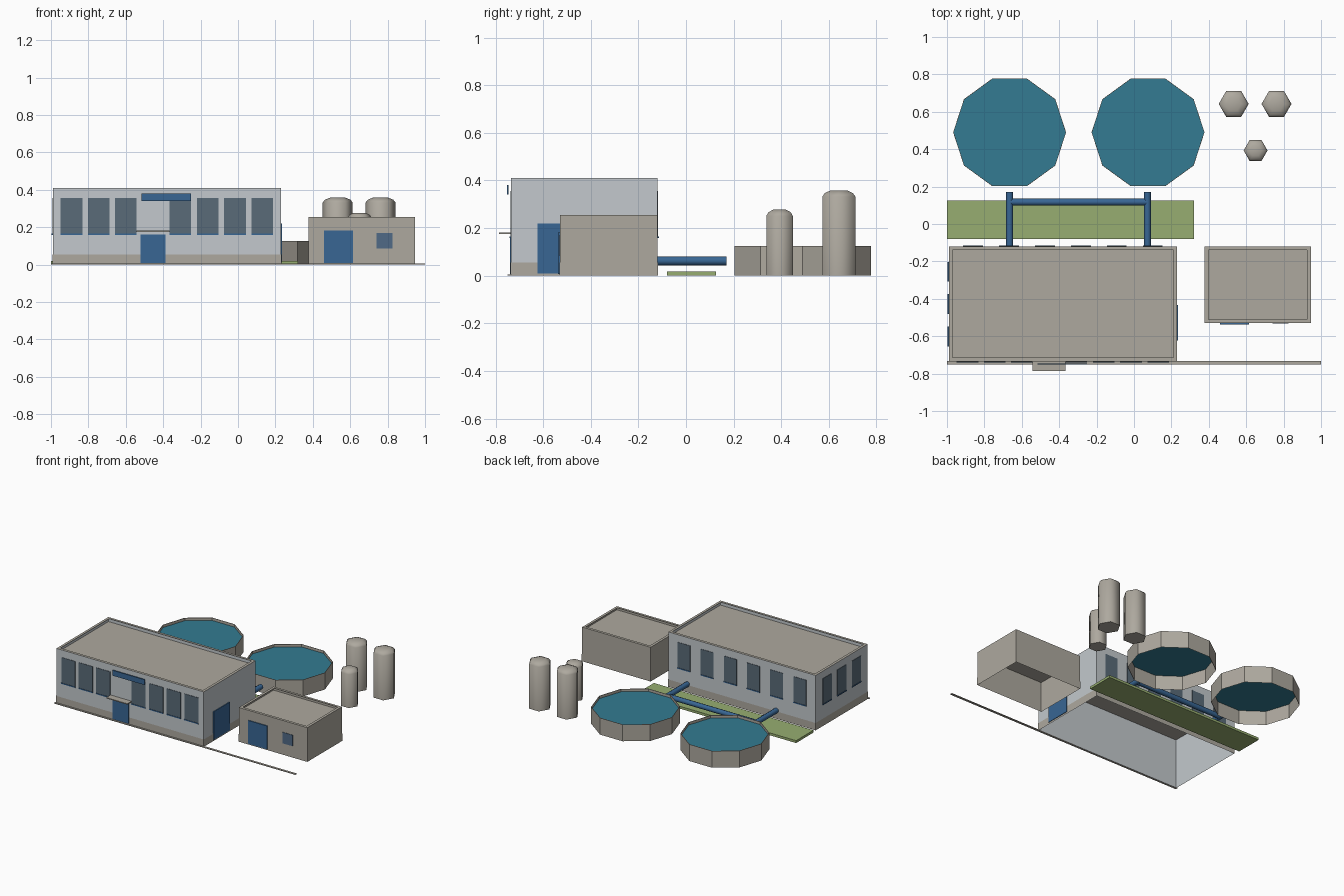
import bpy
import bmesh
from math import cos, sin, tau, radians
from mathutils import Vector

cube = bpy.data.objects.get("Cube")
if cube:
    bpy.data.objects.remove(cube, do_unlink=True)


def material(name, hex_code):
    def linear(v):
        return v / 12.92 if v < 0.04045 else ((v + 0.055) / 1.055) ** 2.4
    rgb = [linear(int(hex_code[i:i + 2], 16) / 255) for i in (0, 2, 4)]
    m = bpy.data.materials.new(name)
    m.use_nodes = True
    m.diffuse_color = (*rgb, 1)
    m.node_tree.nodes["Principled BSDF"].inputs["Base Color"].default_value = (*rgb, 1)
    return m


WALL = material("pale grey wall", "c3c9cd")
STONE = material("beige concrete", "aea99f")
BLUE = material("blue paint", "386694")
GLASS = material("slate glass", "5a6b78")
SMALL_GLASS = material("blue glass", "506a86")
WATER = material("teal water", "337b92")
GRASS = material("grass green", "97ae71")
for shell_paint in (WALL, STONE):
    shell_paint.use_backface_culling = True


def finish(name, bm, *mats, smooth=None):
    mesh = bpy.data.meshes.new(name)
    bm.to_mesh(mesh)
    bm.free()
    obj = bpy.data.objects.new(name, mesh)
    bpy.context.collection.objects.link(obj)
    for m in mats:
        mesh.materials.append(m)
    if smooth:
        bpy.ops.object.select_all(action='DESELECT')
        obj.select_set(True)
        bpy.context.view_layer.objects.active = obj
        bpy.ops.object.shade_smooth_by_angle(angle=radians(smooth))
    return obj


def box(name, x, y, z, mat):
    bm = bmesh.new()
    bmesh.ops.create_cube(bm, size=1)
    for v in bm.verts:
        for axis, (lo, hi) in enumerate((x, y, z)):
            v.co[axis] = hi if v.co[axis] > 0 else lo
    return finish(name, bm, mat)


def loop_rect(bm, x, y, z, inset=0):
    x0, x1, y0, y1 = x[0] + inset, x[1] - inset, y[0] + inset, y[1] - inset
    return [bm.verts.new((a, b, z)) for a, b in ((x0, y0), (x1, y0), (x1, y1), (x0, y1))]


def loop_round(bm, r, z, sides):
    return [bm.verts.new((r * cos(i * tau / sides), r * sin(i * tau / sides), z))
            for i in range(sides)]


def bridge(bm, low, high, index=0, inward=False):
    n = len(low)
    for i in range(n):
        j = (i + 1) % n
        quad = [low[i], low[j], high[j], high[i]]
        bm.faces.new(quad[::-1] if inward else quad).material_index = index


def building(name, x, y, height, drop, mat):
    # Outer walls, parapet coping and inner wall lining
    bm = bmesh.new()
    top = loop_rect(bm, x, y, height)
    bridge(bm, loop_rect(bm, x, y, 0), top)
    bridge(bm, top, loop_rect(bm, x, y, height, 0.02), 1)
    bridge(bm, loop_rect(bm, x, y, 0, 0.002),
           loop_rect(bm, x, y, height - drop, 0.002), inward=True)
    finish(name + "_walls", bm, mat, STONE)
    box(name + "_roof", (x[0] + 0.003, x[1] - 0.003), (y[0] + 0.003, y[1] - 0.003),
        (height - drop - 0.005, height - drop), STONE)
    # Base band
    bm = bmesh.new()
    bridge(bm, loop_rect(bm, x, y, 0, -0.002), loop_rect(bm, x, y, 0.055, -0.002))
    finish(name + "_plinth", bm, STONE)


HALL_X, HALL_Y = (-0.99, 0.23), (-0.735, -0.12)
building("hall", HALL_X, HALL_Y, 0.41, 0.032, WALL)
SHED_X, SHED_Y = (0.378, 0.945), (-0.53, -0.12)
building("shed", SHED_X, SHED_Y, 0.255, 0.025, STONE)

# Hall windows with sills
WIN_Z = (0.165, 0.355)
SILL_Z = (0.158, 0.165)
front = HALL_Y[0]
for i, c in enumerate((-0.89, -0.745, -0.6, -0.308, -0.162, -0.016, 0.13)):
    span = (c - 0.058, c + 0.058)
    box(f"front_window_{i}", span, (front - 0.003, front + 0.001), WIN_Z, GLASS)
    box(f"front_sill_{i}", span, (front - 0.006, front), SILL_Z, BLUE)
back = HALL_Y[1]
for i in range(6):
    c = 0.1 - i * 0.192
    span = (c - 0.053, c + 0.053)
    box(f"back_window_{i}", span, (back - 0.001, back + 0.003), WIN_Z, GLASS)
    box(f"back_sill_{i}", span, (back, back + 0.006), SILL_Z, BLUE)
side = HALL_X[0]
for i in range(3):
    c = -0.255 - i * 0.173
    span = (c - 0.053, c + 0.053)
    box(f"left_window_{i}", (side - 0.003, side + 0.001), span, WIN_Z, GLASS)
    box(f"left_sill_{i}", (side - 0.006, side), span, SILL_Z, BLUE)

# Doors, canopy and sign board
box("front_door", (-0.52, -0.388), (front - 0.005, front), (0.008, 0.162), BLUE)
box("side_door", (HALL_X[1], HALL_X[1] + 0.006), (-0.623, -0.433), (0.01, 0.22), BLUE)
box("canopy", (-0.542, -0.367), (-0.785, front), (0.174, 0.181), STONE)
box("sign_board", (-0.515, -0.25), (-0.752, -0.745), (0.34, 0.38), BLUE)
box("shed_door", (0.46, 0.615), (SHED_Y[0] - 0.007, SHED_Y[0]), (0.008, 0.182), BLUE)
box("shed_window", (0.74, 0.825), (SHED_Y[0] - 0.003, SHED_Y[0]), (0.085, 0.168), SMALL_GLASS)

# Ground pieces
box("kerb", (-1, 1), (-0.75, -0.733), (0, 0.005), STONE)
box("lawn", (-1, 0.322), (-0.08, 0.125), (0, 0.018), GRASS)

# Round settling pools
for i, cx in enumerate((-0.665, 0.075)):
    bm = bmesh.new()
    rim = loop_round(bm, 0.302, 0.125, 10)
    inner = loop_round(bm, 0.299, 0.125, 10)
    bridge(bm, loop_round(bm, 0.302, 0, 10), rim)
    bridge(bm, rim, inner)
    bridge(bm, loop_round(bm, 0.299, 0, 10), inner, inward=True)
    finish(f"pool_wall_{i}", bm, STONE).location = (cx, 0.49, 0)
    bm = bmesh.new()
    bm.faces.new(loop_round(bm, 0.299, 0.105, 10))
    finish(f"pool_water_{i}", bm, WATER).location = (cx, 0.49, 0)

# Domed storage tanks
for i, (cx, cy, r, h) in enumerate(((0.533, 0.642, 0.08, 0.358),
                                    (0.762, 0.642, 0.08, 0.358),
                                    (0.65, 0.393, 0.064, 0.277))):
    bm = bmesh.new()
    rings = [loop_round(bm, r * k, z, 6) for k, z in
             ((1, 0), (1, h - 0.026), (0.85, h - 0.011), (0.5, h))]
    bm.faces.new(rings[0][::-1])
    for low, high in zip(rings, rings[1:]):
        bridge(bm, low, high)
    bm.faces.new(rings[-1])
    finish(f"tank_{i}", bm, STONE, smooth=65).location = (cx, cy, 0)


def pipe(name, a, b, r=0.019):
    a, b = Vector(a), Vector(b)
    bm = bmesh.new()
    bmesh.ops.create_cone(bm, cap_ends=True, segments=8, radius1=r, radius2=r,
                          depth=(b - a).length)
    obj = finish(name, bm, BLUE, smooth=50)
    obj.location = (a + b) / 2
    obj.rotation_euler = (b - a).to_track_quat('Z', 'Y').to_euler()


# Connecting pipes
PIPE_Z = 0.062
for i, cx in enumerate((-0.665, 0.072)):
    pipe(f"feed_pipe_{i}", (cx, -0.12, PIPE_Z), (cx, 0.17, PIPE_Z))
pipe("cross_pipe", (-0.665, 0.117, PIPE_Z), (0.072, 0.117, PIPE_Z))
